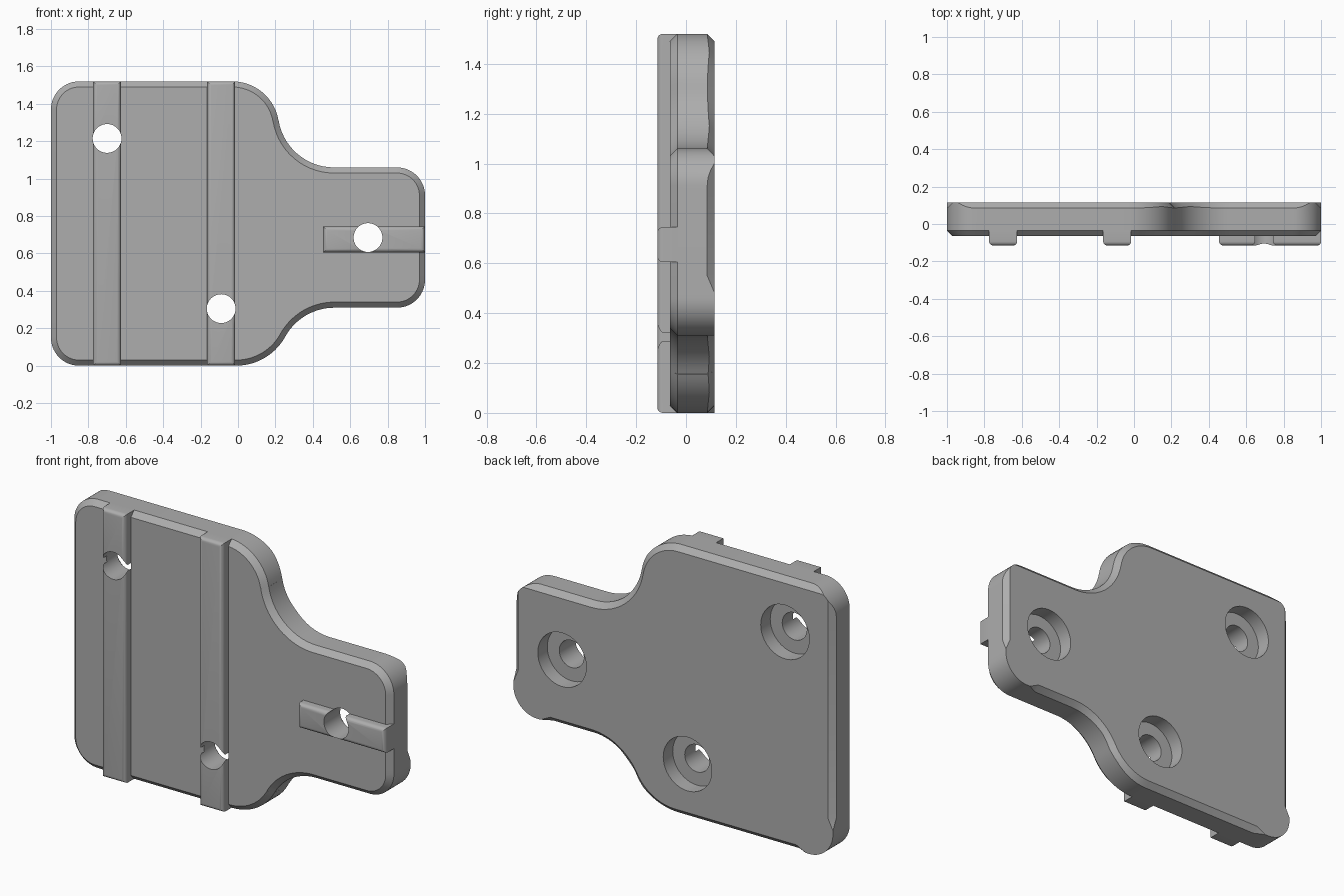
import bpy, bmesh
from math import cos, sin, radians, atan2, degrees
from mathutils import Vector

if "Cube" in bpy.data.objects:
    bpy.data.objects.remove(bpy.data.objects["Cube"], do_unlink=True)

FRONT, BACK, CHAMFER = -0.065, 0.115, 0.03

grey = bpy.data.materials.new("mid_grey")
grey.use_nodes = True
colour = (0.42, 0.42, 0.42, 1)
grey.diffuse_color = colour
grey.node_tree.nodes["Principled BSDF"].inputs["Base Color"].default_value = colour


def make_object(name, bm):
    bmesh.ops.remove_doubles(bm, verts=bm.verts, dist=1e-5)
    bmesh.ops.recalc_face_normals(bm, faces=bm.faces)
    mesh = bpy.data.meshes.new(name)
    bm.to_mesh(mesh)
    bm.free()
    mesh.materials.append(grey)
    obj = bpy.data.objects.new(name, mesh)
    bpy.context.collection.objects.link(obj)
    return obj


def loft(bm, rings):
    """Skin a stack of equal rings and cap both ends."""
    loops = [[bm.verts.new(p) for p in ring] for ring in rings]
    for a, b in zip(loops, loops[1:]):
        for i in range(len(a)):
            j = (i + 1) % len(a)
            bm.faces.new((a[i], a[j], b[j], b[i]))
    bm.faces.new(loops[0])
    bm.faces.new(loops[-1])


# Plate outline: each entry is (x, z, outward x, outward z, back x, back z)
outline = []


def arc(cx, cz, r, start, end, mode="even", steps=14):
    """mode: even = chamfered, full = left round, mitre = trimmed by straight cuts."""
    side = 1 if end > start else -1          # clockwise arcs are hollow
    for k in range(steps + 1):
        t = radians(start + (end - start) * k / steps)
        c, s = cos(t), sin(t)
        x, z, nx, nz = cx + r * c, cz + r * s, c * side, s * side
        bx, bz = x - nx * CHAMFER, z - nz * CHAMFER
        if mode == "full":
            bx, bz = x, z
        elif mode == "mitre":
            lim = r - CHAMFER
            bx = cx + max(-lim, min(lim, r * c))
            bz = cz + max(-lim, min(lim, r * s))
        outline.append((x, z, nx, nz, bx, bz))


def runout(x, z, nx, nz, cut):
    """Point on a straight edge where the back chamfer starts or fades."""
    outline.append((x, z, nx, nz, x - nx * cut, z - nz * cut))


low = degrees(atan2(0.29, 0.525))
high = degrees(atan2(0.09, 0.543))
arc(-0.85, 0.15, 0.15, 180, 270, "full")
runout(-0.83, 0, 0, -1, 0)
runout(-0.77, 0, 0, -1, CHAMFER)
arc(-0.01, 0.30, 0.30, -90, -low)
arc(0.515, 0.01, 0.30, 180 - low, 90)
runout(0.77, 0.31, 0, -1, CHAMFER)
runout(0.83, 0.31, 0, -1, 0)
arc(0.85, 0.46, 0.15, -90, 0, "full")
runout(1, 0.48, 1, 0, 0)
runout(1, 0.55, 1, 0, CHAMFER)
arc(0.85, 0.91, 0.15, 0, 90, "mitre")
arc(0.513, 1.36, 0.30, 270, 180 + high)
arc(-0.03, 1.27, 0.25, high, 90)
arc(-0.85, 1.37, 0.15, 90, 180, "mitre")
runout(-1, 0.23, -1, 0, CHAMFER)
runout(-1, 0.17, -1, 0, 0)

bm = bmesh.new()
loft(bm, [
    [(x - nx * CHAMFER, FRONT, z - nz * CHAMFER) for x, z, nx, nz, bx, bz in outline],
    [(x, FRONT + CHAMFER, z) for x, z, nx, nz, bx, bz in outline],
    [(x, BACK - max(abs(x - bx), abs(z - bz)), z) for x, z, nx, nz, bx, bz in outline],
    [(bx, BACK, bz) for x, z, nx, nz, bx, bz in outline],
])
parts = [make_object("plate", bm)]


# Raised rails with rounded front edges
def rail(name, x0, x1, z0, z1):
    y0, y1 = -0.115, FRONT + CHAMFER
    bm = bmesh.new()
    bmesh.ops.create_cube(bm, size=1)
    for v in bm.verts:
        v.co = Vector(((x0 + x1) / 2 + v.co.x * (x1 - x0),
                       (y0 + y1) / 2 + v.co.y * (y1 - y0),
                       (z0 + z1) / 2 + v.co.z * (z1 - z0)))
    edges = [e for e in bm.edges if all(v.co.y < y0 + 0.01 for v in e.verts)]
    bmesh.ops.bevel(bm, geom=edges, offset=0.022, segments=5, profile=0.5,
                    affect="EDGES")
    parts.append(make_object(name, bm))


rail("outer_rail", -0.775, -0.625, 0, 1.52)
rail("inner_rail", -0.165, -0.015, 0, 1.52)
rail("end_tab", 0.455, 1.0, 0.605, 0.745)

# Screw holes with wide recesses at the back
bm = bmesh.new()
for cx, cz in ((-0.7, 1.215), (-0.09, 0.305), (0.695, 0.685)):
    loft(bm, [[(cx + r * cos(radians(a)), y, cz + r * sin(radians(a)))
               for a in range(0, 360, 8)]
              for r, y in ((0.077, -0.2), (0.077, 0.03), (0.152, 0.03), (0.152, 0.2))])
cutter = make_object("hole_cutter", bm)
cutter.hide_render = True

for obj in parts:
    mod = obj.modifiers.new("holes", "BOOLEAN")
    mod.operation = "DIFFERENCE"
    mod.solver = "EXACT"
    mod.object = cutter
    bpy.ops.object.select_all(action="DESELECT")
    obj.select_set(True)
    bpy.context.view_layer.objects.active = obj
    bpy.ops.object.modifier_apply(modifier=mod.name)
    bpy.ops.object.shade_smooth_by_angle(angle=radians(30))

bpy.data.objects.remove(cutter, do_unlink=True)
